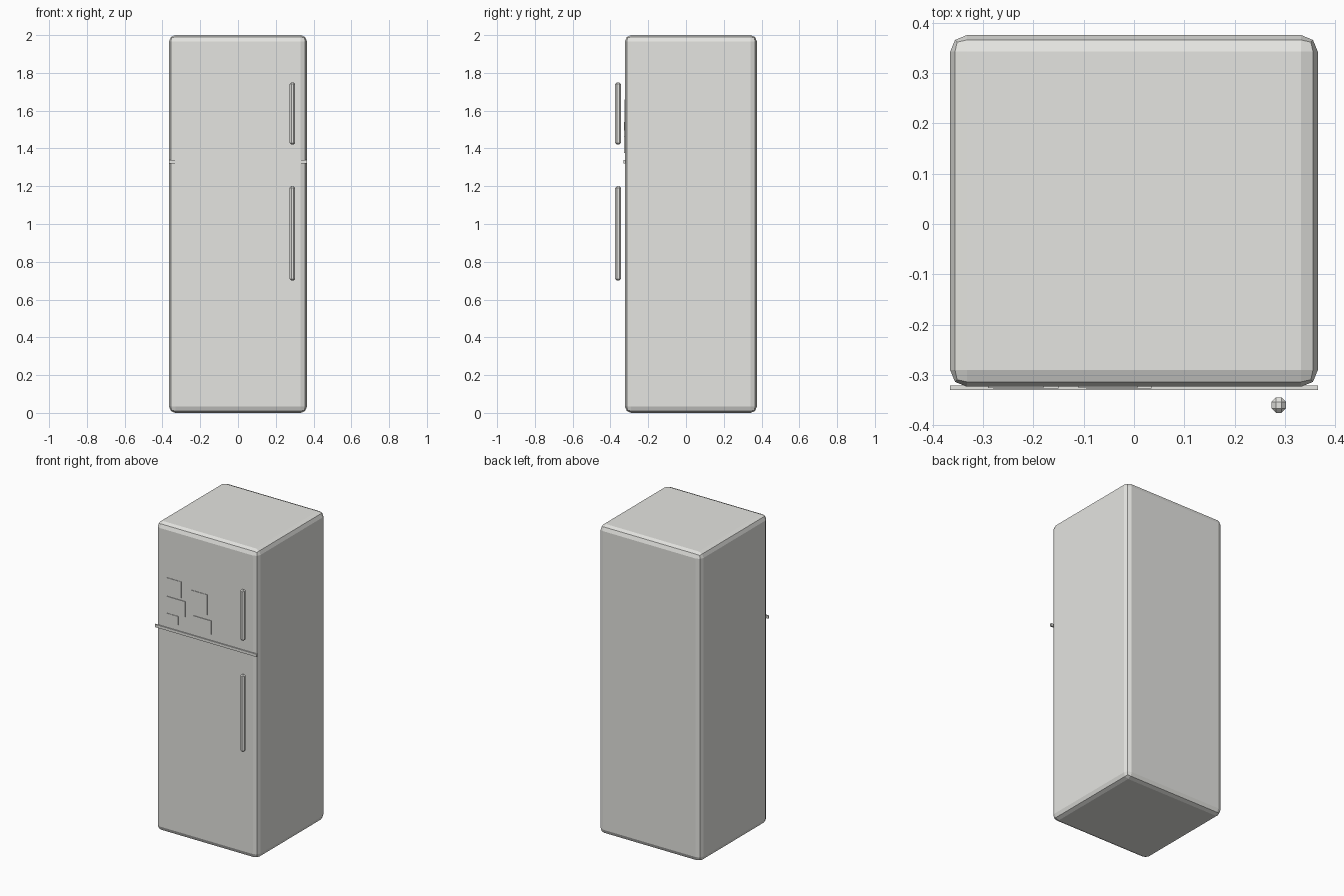
import bpy

cube = bpy.data.objects.get("Cube")
if cube:
    bpy.data.objects.remove(cube, do_unlink=True)

# Single pale grey finish
grey = bpy.data.materials.new("pale_grey")
grey.use_nodes = True
colour = (0.78, 0.78, 0.75, 1)
grey.diffuse_color = colour
for node in grey.node_tree.nodes:
    if node.type == "BSDF_PRINCIPLED":
        node.inputs["Base Color"].default_value = colour


def box(name, x, y, z, bevel=0, segments=1):
    """Box spanning the given (min, max) ranges, with optional bevelled edges."""
    spans = (x, y, z)
    bpy.ops.mesh.primitive_cube_add(size=1, location=[sum(s) / 2 for s in spans])
    ob = bpy.context.object
    ob.name = name
    ob.scale = [s[1] - s[0] for s in spans]
    bpy.ops.object.transform_apply(location=False, rotation=False, scale=True)
    ob.data.materials.append(grey)
    if bevel:
        mod = ob.modifiers.new("rounded_edges", "BEVEL")
        mod.width = bevel
        mod.segments = segments
    return ob


# Cabinet
box("cabinet", (-0.365, 0.365), (-0.323, 0.375), (0, 2), 0.033, 2)

# Strip between freezer door and main door
box("door_divider", (-0.365, 0.365), (-0.33, -0.321), (1.32, 1.338))

# Door handles
for name, z in (("freezer_handle", (1.42, 1.75)), ("fridge_handle", (0.7, 1.2))):
    box(name, (0.273, 0.302), (-0.375, -0.344), z, 0.009)

# Paper notes on the freezer door: left, right, bottom, top, front
notes = [
    (-0.29, -0.18, 1.555, 1.66, -0.326),
    (-0.28, -0.15, 1.44, 1.54, -0.327),
    (-0.11, 0.007, 1.495, 1.626, -0.326),
    (-0.095, 0.035, 1.375, 1.465, -0.327),
    (-0.29, -0.2, 1.375, 1.43, -0.326),
]
for i, (left, right, bottom, top, front) in enumerate(notes):
    box(f"note_{i + 1}", (left, right), (front, -0.322), (bottom, top))
